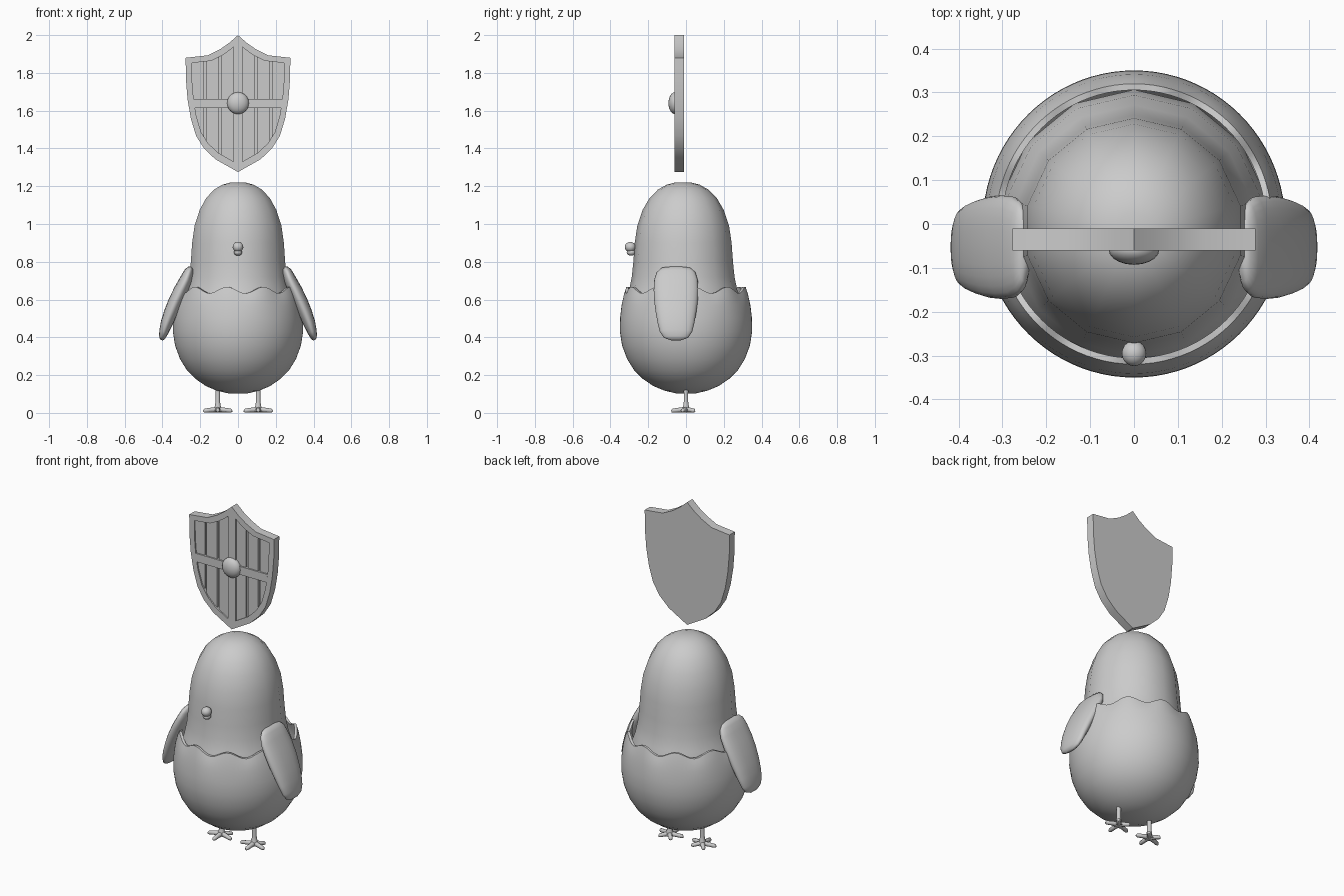
import bpy, bmesh, math
from mathutils import Vector

if "Cube" in bpy.data.objects:
    bpy.data.objects.remove(bpy.data.objects["Cube"])


def finish(bm, name, angle=40):
    bmesh.ops.recalc_face_normals(bm, faces=bm.faces[:])
    mesh = bpy.data.meshes.new(name)
    bm.to_mesh(mesh)
    bm.free()
    ob = bpy.data.objects.new(name, mesh)
    bpy.context.collection.objects.link(ob)
    bpy.ops.object.select_all(action='DESELECT')
    bpy.context.view_layer.objects.active = ob
    ob.select_set(True)
    bpy.ops.object.shade_smooth_by_angle(angle=math.radians(angle))
    return ob


def loft(bm, rings):
    """Skin a list of rings; the first and last ring are capped at their centre."""
    rows = [[bm.verts.new(p) for p in ring] for ring in rings]
    for a, b in zip(rows, rows[1:]):
        for i in range(len(a)):
            j = (i + 1) % len(a)
            bm.faces.new((a[i], a[j], b[j], b[i]))
    for row in (rows[0], rows[-1]):
        c = bm.verts.new(sum((v.co for v in row), Vector()) / len(row))
        for i in range(len(row)):
            bm.faces.new((row[i], row[(i + 1) % len(row)], c))


def lathe(name, profile, seg, cy=0, sy=1, wave=None, angle=40):
    bm = bmesh.new()
    rings = []
    for r, z in profile:
        ring = []
        for i in range(seg):
            a = math.tau * (i + .5) / seg
            dz = wave(a, z) if wave else 0
            ring.append((r * math.cos(a), cy + sy * r * math.sin(a), z + dz))
        rings.append(ring)
    loft(bm, rings)
    return finish(bm, name, angle)


def ball(name, loc, scale):
    bm = bmesh.new()
    bmesh.ops.create_uvsphere(bm, u_segments=20, v_segments=12, radius=1)
    for v in bm.verts:
        v.co = Vector(loc) + Vector(a * b for a, b in zip(v.co, scale))
    return finish(bm, name, 60)


def tube(bm, path, seg=8):
    """Path entries are (point, radius)."""
    pts = [Vector(p) for p, r in path]
    q = (pts[-1] - pts[0]).to_track_quat('Z', 'Y')
    loft(bm, [[p + q @ Vector((r * math.cos(math.tau * i / seg), r * math.sin(math.tau * i / seg), 0))
               for i in range(seg)] for p, (_, r) in zip(pts, path)])


# Chick body, hidden lower half tucked in the shell
lathe("chick_body", [(.04, 1.22), (.085, 1.208), (.13, 1.182), (.173, 1.137), (.208, 1.075),
                     (.236, .99), (.249, .9), (.256, .8), (.264, .72), (.278, .65), (.3, .59),
                     (.312, .5), (.31, .4), (.27, .26), (.19, .17), (.08, .13)],
      14, cy=-.015, sy=1.03, angle=60)

# Egg shell cup with a wavy rim and a thin wall
outer = [(.05, .103), (.11, .117), (.17, .142), (.225, .18), (.27, .225), (.307, .285),
         (.333, .355), (.345, .43), (.344, .5), (.336, .57), (.325, .62), (.315, .65)]
inner = [(r - .014, z + (.012 if z < .4 else 0)) for r, z in reversed(outer)]


def rim_wave(a, z):
    return .017 * math.sin(10 * a + .3) * max(0, min(1, (z - .56) / .09))


lathe("egg_shell", outer + inner, 90, sy=1.015, wave=rim_wave, angle=50)

# Beak
ball("upper_beak", (0, -.295, .878), (.028, .029, .027))
ball("lower_beak", (0, -.29, .85), (.022, .024, .018))

# Wings: (x, z, half width, half thickness), flattened rounded sections
wing = [(.248, .772, .04, .008), (.251, .766, .078, .018), (.26, .745, .102, .028),
        (.275, .705, .115, .036), (.302, .65, .118, .04), (.33, .59, .115, .041),
        (.356, .53, .107, .039), (.378, .475, .097, .034), (.393, .43, .086, .027),
        (.402, .4, .066, .019), (.406, .386, .03, .008)]
for side, s in (("left", -1), ("right", 1)):
    bm = bmesh.new()
    rings = []
    for x, z, w, t in wing:
        ring = []
        for i in range(24):
            a = math.tau * i / 24
            d = t * math.sin(a)
            c = math.copysign(abs(math.cos(a)) ** .8, math.cos(a))
            ring.append((s * (x + d * .85), -.053 + w * c, z + d * .4))
        rings.append(ring)
    loft(bm, rings)
    finish(bm, side + "_wing", 60)

# Legs and splayed toes
for side, s in (("left", -1), ("right", 1)):
    bm = bmesh.new()
    x = s * .107
    tube(bm, [((x, 0, .15), .013), ((x, 0, .06), .012), ((x, 0, .035), .016), ((x, 0, .008), .026)], 10)
    for dx, dy in ((0, -.078), (-.076, -.02), (.076, -.02), (-.04, .046), (.04, .046)):
        tube(bm, [((x, 0, .018), .015), ((x + dx * .5, dy * .5, .015), .012),
                  ((x + dx * .9, dy * .9, .012), .011), ((x + dx, dy, .009), .005)])
    finish(bm, side + "_foot", 50)

# Shield outline: right half mirrored to the left
half = [(0, 2.0), (.045, 1.96), (.095, 1.925), (.16, 1.893), (.277, 1.88), (.276, 1.77), (.267, 1.66),
        (.25, 1.56), (.222, 1.467), (.18, 1.4), (.12, 1.343), (0, 1.275)]
outline = half + [(-x, z) for x, z in reversed(half[1:-1])]
inset = [(x * .88, 1.64 + (z - 1.64) * .885) for x, z in outline]


def slab(bm, points, y0, y1, limits=()):
    """Extruded polygon, first clipped by (axis, position, keep side) limits."""
    part = bmesh.new()
    part.faces.new([part.verts.new((x, y0, z)) for x, z in points])
    for axis, pos, keep in limits:
        no = Vector((keep, 0, 0)) if axis == 'x' else Vector((0, 0, keep))
        co = Vector((pos, 0, 0)) if axis == 'x' else Vector((0, 0, pos))
        bmesh.ops.bisect_plane(part, geom=part.verts[:] + part.edges[:] + part.faces[:],
                               plane_co=co, plane_no=no, clear_inner=True)
    ret = bmesh.ops.extrude_face_region(part, geom=part.faces[:])
    for v in ret["geom"]:
        if isinstance(v, bmesh.types.BMVert):
            v.co.y = y1
    tmp = bpy.data.meshes.new("tmp")
    part.to_mesh(tmp)
    part.free()
    bm.from_mesh(tmp)
    bpy.data.meshes.remove(tmp)


# Shield back board
bm = bmesh.new()
slab(bm, outline, -.01, -.04)
finish(bm, "shield_board", 20)

# Shield rim frame: a ring around the recess
bm = bmesh.new()
loops = [[bm.verts.new((x, y, z)) for x, z in pts]
         for pts, y in ((outline, -.04), (outline, -.06), (inset, -.06), (inset, -.04))]
for a, b in zip(loops, loops[1:]):
    for i in range(len(a)):
        j = (i + 1) % len(a)
        bm.faces.new((a[i], a[j], b[j], b[i]))
finish(bm, "shield_frame", 20)

# Shield cross bars
bm = bmesh.new()
slab(bm, inset, -.04, -.06, [('x', -.025, 1), ('x', .025, -1)])
slab(bm, inset, -.04, -.0602, [('z', 1.613, 1), ('z', 1.662, -1)])
finish(bm, "shield_bars", 20)

# Shield planks separated by narrow gaps
bm = bmesh.new()
for s in (-1, 1):
    for x0, x1 in ((.025, .088), (.101, .168), (.181, .3)):
        for z, keep in ((1.662, 1), (1.613, -1)):
            slab(bm, inset, -.04, -.052, [('x', s * x0, s), ('x', s * x1, -s), ('z', z, keep)])
finish(bm, "shield_planks", 20)

# Shield boss
ball("shield_boss", (0, -.058, 1.64), (.058, .035, .058))
